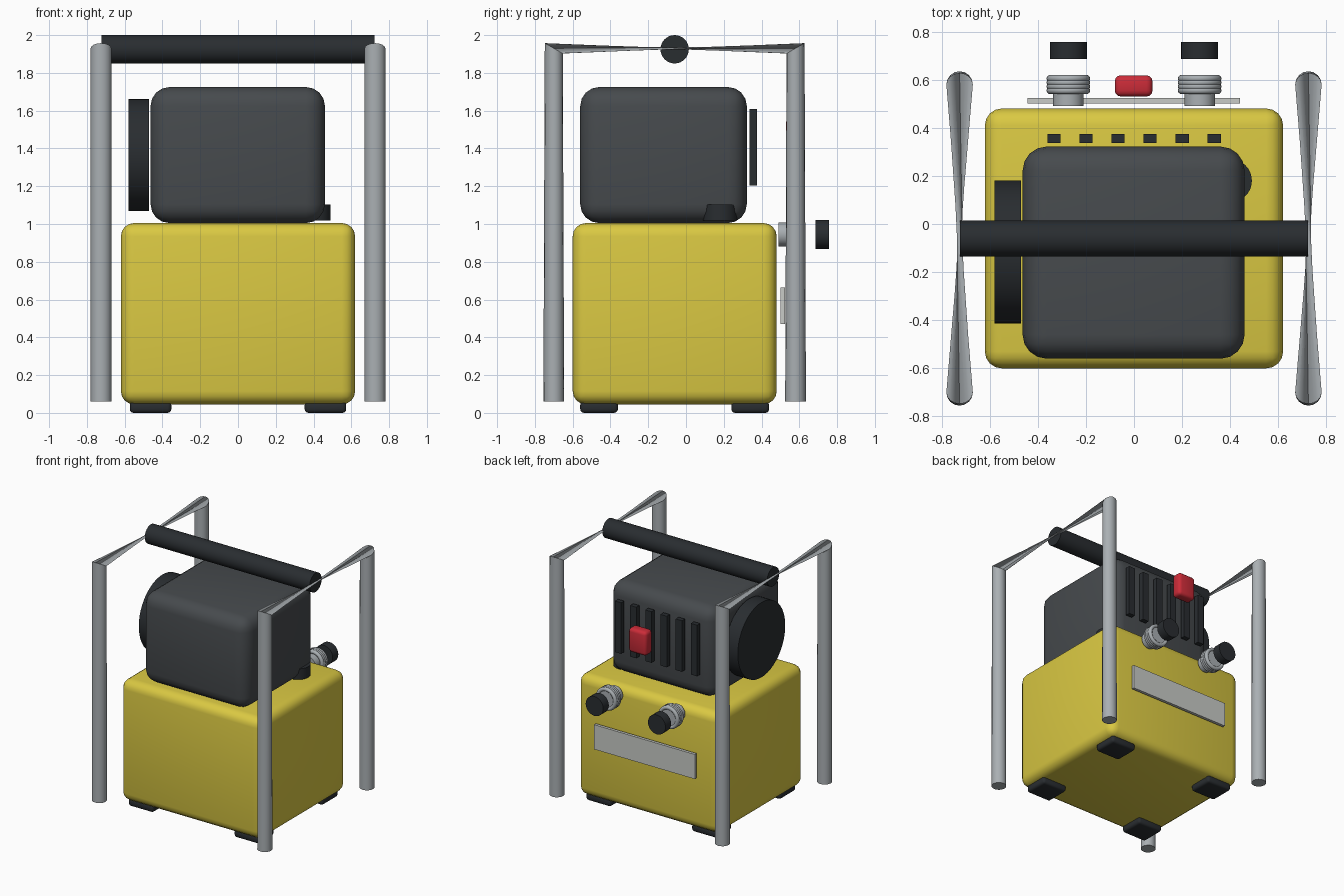
import bpy, bmesh
from math import pi, cos, sin, radians
from mathutils import Vector

if "Cube" in bpy.data.objects:
    bpy.data.objects.remove(bpy.data.objects["Cube"])


def material(name, rgb):
    m = bpy.data.materials.new(name)
    m.diffuse_color = (*rgb, 1)
    m.use_nodes = True
    m.node_tree.nodes["Principled BSDF"].inputs["Base Color"].default_value = m.diffuse_color
    return m


YELLOW = material("yellow_paint", (0.70, 0.58, 0.055))
CHARCOAL = material("charcoal_housing", (0.062, 0.069, 0.075))
BLACK = material("black_rubber", (0.022, 0.026, 0.030))
RED = material("red_switch", (0.60, 0.025, 0.04))
METAL = material("metal", (0.40, 0.43, 0.45))
PLATE = material("plate", (0.58, 0.60, 0.57))
Y0 = -0.06  # centre line of the body


def finish(ob, name, mat, smooth=True):
    ob.name = ob.data.name = name
    ob.data.materials.append(mat)
    if smooth:
        bpy.ops.object.select_all(action='DESELECT')
        ob.select_set(True)
        bpy.context.view_layer.objects.active = ob
        bpy.ops.object.shade_smooth_by_angle(angle=radians(40))
    return ob


def box(name, lo, hi, mat, bevel=0.0, segments=4):
    bm = bmesh.new()
    bmesh.ops.create_cube(bm, size=1)
    lo, hi = Vector(lo), Vector(hi)
    for v in bm.verts:
        v.co = (lo + hi) / 2 + v.co * (hi - lo)
    if bevel:
        bmesh.ops.bevel(bm, geom=bm.edges[:], offset=bevel, segments=segments,
                        profile=0.5, affect='EDGES')
    me = bpy.data.meshes.new(name)
    bm.to_mesh(me)
    bm.free()
    ob = bpy.data.objects.new(name, me)
    bpy.context.collection.objects.link(ob)
    return finish(ob, name, mat, bevel > 0)


def cylinder(name, centre, r, depth, axis, mat, sides=32):
    rot = {'X': (0, pi / 2, 0), 'Y': (pi / 2, 0, 0), 'Z': (0, 0, 0)}[axis]
    bpy.ops.mesh.primitive_cylinder_add(vertices=sides, radius=r, depth=depth,
                                        location=centre, rotation=rot)
    return finish(bpy.context.object, name, mat)


def frame_side(name, x, r=0.055, n=16):
    """Two posts joined by a top rail that twists half a turn and pinches mid-way."""
    bm = bmesh.new()
    X = Vector((1, 0, 0))
    c, s = cos(radians(30)), sin(radians(30))
    stations = [((x, -0.70, 0.06), (0, -1, 0), 0),
                ((x, -0.70, 1.93), (0, -c, s), 0),
                ((x, 0.58, 1.93), (0, c, s), pi),
                ((x, 0.58, 0.06), (0, 1, 0), pi)]
    rings = []
    for p, normal, turn in stations:
        ring = []
        for i in range(n):
            t = 2 * pi * i / n + turn
            ring.append(bm.verts.new(Vector(p) + r * (cos(t) * X + sin(t) * Vector(normal))))
        rings.append(ring)
    for a, b in zip(rings, rings[1:]):
        for i in range(n):
            j = (i + 1) % n
            bm.faces.new((a[i], a[j], b[j], b[i]))
    bm.faces.new(rings[0])
    bm.faces.new(rings[-1])
    bmesh.ops.recalc_face_normals(bm, faces=bm.faces[:])
    me = bpy.data.meshes.new(name)
    bm.to_mesh(me)
    bm.free()
    ob = bpy.data.objects.new(name, me)
    bpy.context.collection.objects.link(ob)
    finish(ob, name, METAL)


# tank body, motor housing and side cover
box("tank_body", (-0.62, -0.60, 0.045), (0.62, 0.48, 1.005), YELLOW, 0.07)
box("motor_housing", (-0.463, -0.56, 1.005), (0.46, 0.322, 1.725), CHARCOAL, 0.10)
cylinder("side_cover", (-0.525, -0.117, 1.365), 0.297, 0.11, 'X', BLACK, 48)
cylinder("filler_cap", (0.40, 0.18, 1.062), 0.09, 0.085, 'Z', BLACK)

# rubber feet
for sx in (-1, 1):
    for sy in (-1, 1):
        x, y = sx * 0.463, Y0 + sy * 0.4
        box("foot", (x - 0.11, y - 0.10, 0), (x + 0.11, y + 0.10, 0.06), BLACK, 0.02, 3)

# cooling fins on the back of the motor
for i in range(6):
    x = -0.333 + i * 0.1333
    box("cooling_fin", (x - 0.0275, 0.337, 1.205), (x + 0.0275, 0.375, 1.61), BLACK)

# power switch and rating plate
box("power_switch", (-0.08, 0.53, 1.375), (0.077, 0.618, 1.565), RED, 0.025, 3)
box("rating_plate", (-0.443, 0.50, 0.47), (0.44, 0.523, 0.665), PLATE)

# hose outlets: stem, thread rings and detached end cap
for sx in (-1, 1):
    x, z = sx * 0.273, 0.945
    cylinder("outlet_stem", (x, 0.55, z), 0.063, 0.12, 'Y', METAL)
    for i in range(4):
        bpy.ops.mesh.primitive_torus_add(
            location=(x, 0.555 + i * 0.0165, z), rotation=(pi / 2, 0, 0),
            major_radius=0.076, minor_radius=0.015, major_segments=32, minor_segments=10)
        finish(bpy.context.object, "outlet_thread", METAL)
    cylinder("outlet_cap", (x, 0.721, z), 0.077, 0.07, 'Y', BLACK)

# carrying frame and grip
for sx, side in ((-1, "left"), (1, "right")):
    frame_side(side + "_frame", sx * 0.725)
cylinder("grip", (0, Y0, 1.925), 0.075, 1.445, 'X', BLACK)
